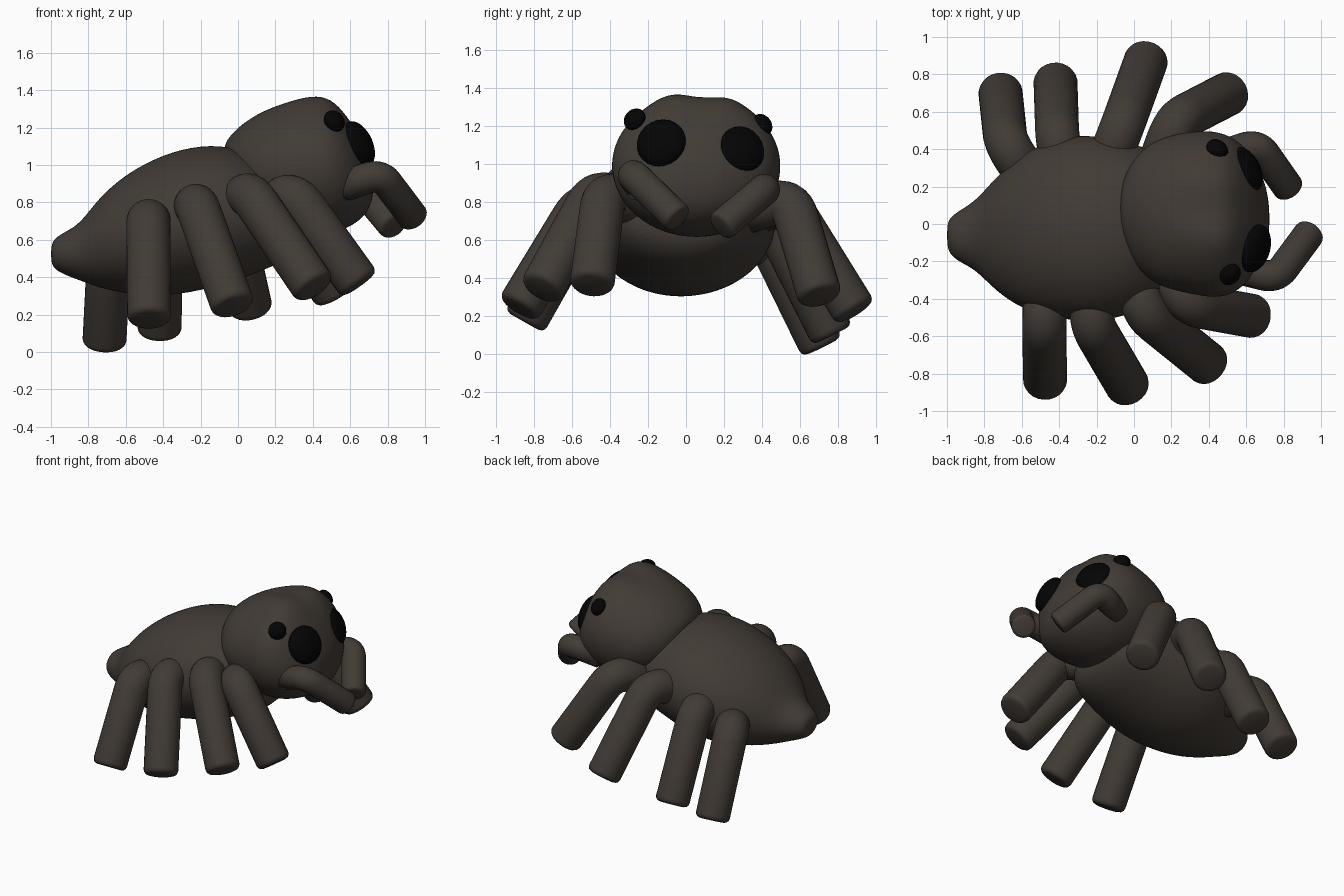
import bpy, bmesh, math
from mathutils import Vector

if "Cube" in bpy.data.objects:
    bpy.data.objects.remove(bpy.data.objects["Cube"])


def material(name, rgb):
    m = bpy.data.materials.new(name)
    m.diffuse_color = (*rgb, 1)
    m.use_nodes = True
    m.node_tree.nodes["Principled BSDF"].inputs["Base Color"].default_value = m.diffuse_color
    return m


FUR = material("dark brown", (0.054, 0.044, 0.036))
BLACK = material("eye black", (0.0012, 0.0012, 0.0012))


def finish(name, bm, mat, subdiv=0):
    bmesh.ops.recalc_face_normals(bm, faces=bm.faces)
    for f in bm.faces:
        f.smooth = True
    me = bpy.data.meshes.new(name)
    bm.to_mesh(me)
    bm.free()
    me.materials.append(mat)
    ob = bpy.data.objects.new(name, me)
    bpy.context.collection.objects.link(ob)
    if subdiv:
        ob.modifiers.new("smooth", "SUBSURF").levels = subdiv
        ob.modifiers["smooth"].render_levels = subdiv
    return ob


def skin_rings(bm, rings):
    rows = [[bm.verts.new(p) for p in r] for r in rings]
    n = len(rows[0])
    for a, b in zip(rows, rows[1:]):
        for i in range(n):
            bm.faces.new((a[i], a[(i + 1) % n], b[(i + 1) % n], b[i]))
    bm.faces.new(rows[0])
    bm.faces.new(rows[-1])


def loft_x(name, sections, brow=0.0, n=32):
    """Body from oval sections: x, y low, y high, z low, z high."""
    bm = bmesh.new()
    rings = []
    for x, y0, y1, z0, z1 in sections:
        ring = []
        for i in range(n):
            a = math.tau * i / n
            y = (y0 + y1) / 2 + (y1 - y0) / 2 * math.cos(a)
            z = (z0 + z1) / 2 + (z1 - z0) / 2 * math.sin(a)
            # two brow bumps with a shallow groove between them
            if math.sin(a) > 0:
                fade = math.exp(-((x - 0.42) / 0.16) ** 2) * brow * math.sin(a)
                z += fade * (math.exp(-((y + 0.10) / 0.1) ** 2) + 0.8 * math.exp(-((y - 0.25) / 0.1) ** 2)
                             - 1.0 * math.exp(-((y - 0.085) / 0.08) ** 2))
            ring.append((x, y, z))
        rings.append(ring)
    skin_rings(bm, rings)
    return finish(name, bm, FUR, 2)


def tube(name, start, knee, end, r, n=24):
    """Bent limb with a rounded knee and a softly rounded flat tip."""
    s, k, e = Vector(start), Vector(knee), Vector(end)
    d1, d2 = (s - k).normalized(), (e - k).normalized()
    p, q = k + d1 * min(r, (s - k).length * 0.9), k + d2 * r
    path = [(s, r)]
    for i in range(9):
        t = i / 8
        path.append((p * (1 - t) ** 2 + k * 2 * t * (1 - t) + q * t * t, r))
    for off, f in ((-0.3, 1), (-0.15, 0.96), (-0.05, 0.87), (0, 0.72)):
        path.append((e + d2 * off * r, r * f))
    pts = [c for c, _ in path]
    bm = bmesh.new()
    rings, u, old = [], None, None
    for i, (c, rad) in enumerate(path):
        t = (pts[min(i + 1, len(pts) - 1)] - pts[max(i - 1, 0)]).normalized()
        u = t.orthogonal().normalized() if u is None else old.rotation_difference(t) @ u
        old = t
        v = t.cross(u)
        rings.append([c + (u * math.cos(math.tau * j / n) + v * math.sin(math.tau * j / n)) * rad
                      for j in range(n)])
    skin_rings(bm, rings)
    return finish(name, bm, FUR)


def eye(name, centre, normal, r, thick):
    bm = bmesh.new()
    bmesh.ops.create_uvsphere(bm, u_segments=24, v_segments=14, radius=1)
    ob = finish(name, bm, BLACK)
    ob.location = centre
    ob.scale = (r, r, thick)
    ob.rotation_euler = Vector(normal).to_track_quat('Z', 'Y').to_euler()


# Abdomen with its small tail nub
loft_x("abdomen", [
    (-1.00, -0.12, 0.00, 0.48, 0.57), (-0.98, -0.17, 0.04, 0.44, 0.61),
    (-0.92, -0.21, 0.08, 0.41, 0.645), (-0.84, -0.25, 0.13, 0.38, 0.69),
    (-0.75, -0.35, 0.24, 0.345, 0.82), (-0.60, -0.46, 0.38, 0.31, 0.955),
    (-0.40, -0.51, 0.47, 0.295, 1.06), (-0.20, -0.53, 0.48, 0.325, 1.11),
    (0.00, -0.48, 0.43, 0.385, 1.10), (0.15, -0.42, 0.38, 0.44, 1.00),
    (0.27, -0.33, 0.32, 0.50, 0.88), (0.34, -0.20, 0.20, 0.60, 0.75)])

# Head
loft_x("head", [
    (-0.075, 0.00, 0.15, 0.98, 1.10), (-0.05, -0.12, 0.27, 0.86, 1.15),
    (0.02, -0.245, 0.38, 0.76, 1.22), (0.12, -0.33, 0.455, 0.68, 1.285),
    (0.25, -0.365, 0.49, 0.62, 1.34), (0.40, -0.395, 0.505, 0.61, 1.375),
    (0.50, -0.39, 0.48, 0.63, 1.355), (0.58, -0.34, 0.43, 0.66, 1.27),
    (0.65, -0.26, 0.335, 0.70, 1.16), (0.70, -0.15, 0.23, 0.76, 1.05),
    (0.725, -0.05, 0.10, 0.84, 0.97)], brow=0.026)

# Eyes
eye("large_eye_right", (0.645, -0.13, 1.11), (0.88, -0.25, 0.40), 0.132, 0.07)
eye("large_eye_left", (0.595, 0.29, 1.075), (0.82, 0.42, 0.36), 0.132, 0.07)
eye("small_eye_right", (0.515, -0.27, 1.235), (0.6, -0.55, 0.55), 0.062, 0.045)
eye("small_eye_left", (0.445, 0.40, 1.205), (0.5, 0.7, 0.5), 0.062, 0.045)

# Legs, back to front: root, knee, tip
legs = {
    "right": [((-0.47, -0.25, 0.60), (-0.48, -0.53, 0.735), (-0.475, -0.85, 0.17)),
              ((-0.22, -0.25, 0.68), (-0.23, -0.53, 0.815), (-0.025, -0.88, 0.24)),
              ((0.00, -0.22, 0.75), (0.05, -0.47, 0.87), (0.41, -0.76, 0.34)),
              ((0.15, -0.20, 0.75), (0.29, -0.43, 0.86), (0.65, -0.495, 0.36))],
    "left": [((-0.53, 0.20, 0.52), (-0.685, 0.43, 0.62), (-0.715, 0.715, 0.038)),
             ((-0.36, 0.20, 0.60), (-0.41, 0.46, 0.71), (-0.42, 0.77, 0.10)),
             ((-0.18, 0.22, 0.70), (-0.06, 0.53, 0.80), (0.07, 0.89, 0.22)),
             ((0.10, 0.22, 0.72), (0.22, 0.55, 0.82), (0.52, 0.705, 0.30))]}
for side, rows in legs.items():
    for i, row in enumerate(rows):
        tube(f"{side}_leg_{i + 1}", *row, 0.118)

# Feelers beside the mouth
tube("right_feeler", (0.52, -0.23, 0.87), (0.76, -0.29, 0.955), (0.945, -0.04, 0.71), 0.083)
tube("left_feeler", (0.45, 0.36, 0.82), (0.66, 0.43, 0.88), (0.835, 0.18, 0.67), 0.083)
